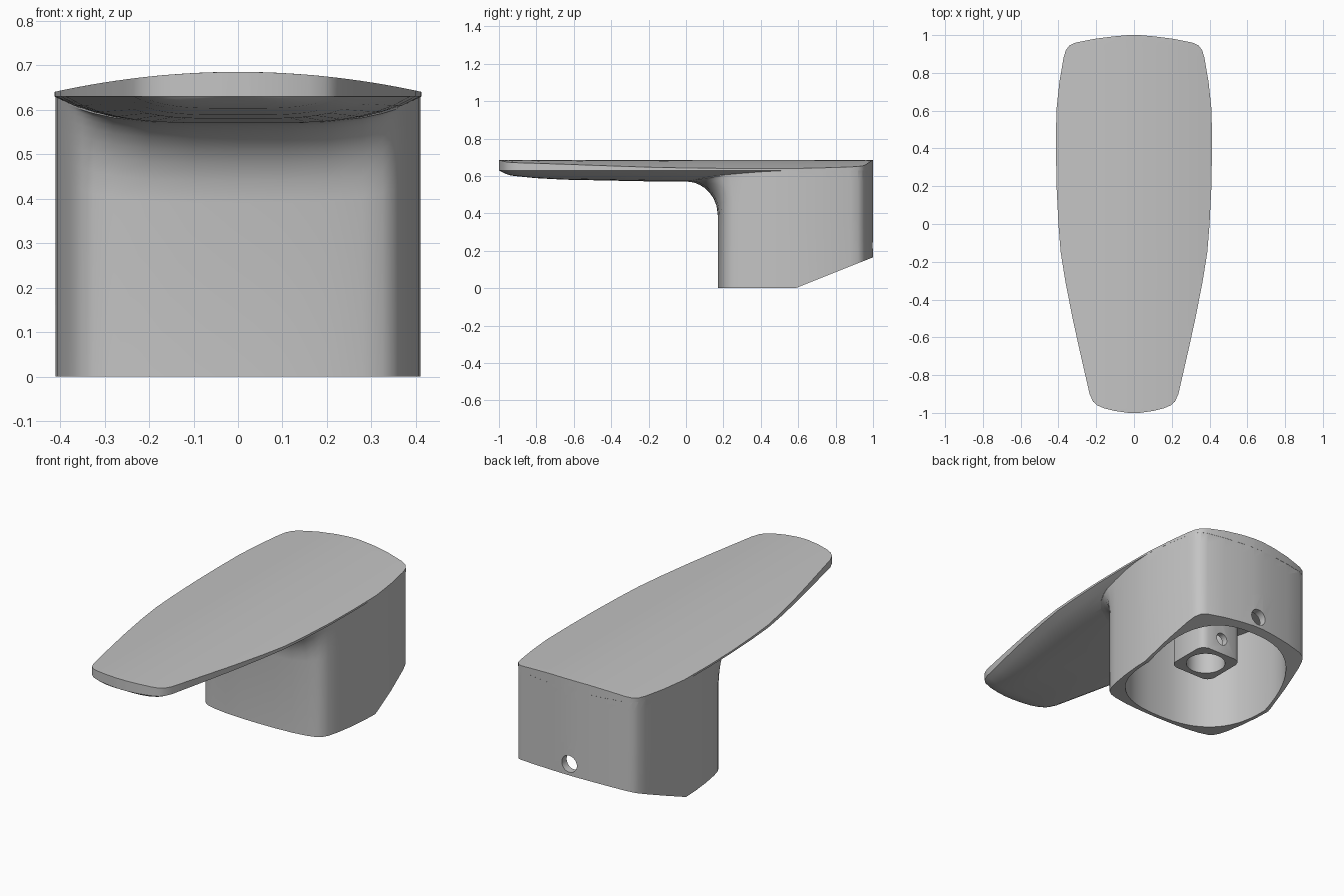
import bpy
import bmesh
from math import sqrt, radians, sin, cos, tau, copysign

cube = bpy.data.objects.get("Cube")
if cube:
    bpy.data.objects.remove(cube, do_unlink=True)

grey = bpy.data.materials.new("satin grey")
grey.use_nodes = True
grey.diffuse_color = (0.55, 0.55, 0.55, 1)
grey.node_tree.nodes["Principled BSDF"].inputs["Base Color"].default_value = (0.55, 0.55, 0.55, 1)


def loft(name, rings):
    """Skin a list of equal-length closed rings and cap both ends."""
    bm = bmesh.new()
    loops = [[bm.verts.new(p) for p in ring] for ring in rings]
    n = len(loops[0])
    for a, b in zip(loops, loops[1:]):
        for i in range(n):
            j = (i + 1) % n
            bm.faces.new((a[i], a[j], b[j], b[i]))
    bm.faces.new(loops[0])
    bm.faces.new(loops[-1])
    bmesh.ops.recalc_face_normals(bm, faces=bm.faces)
    mesh = bpy.data.meshes.new(name)
    bm.to_mesh(mesh)
    bm.free()
    mesh.materials.append(grey)
    obj = bpy.data.objects.new(name, mesh)
    bpy.context.collection.objects.link(obj)
    return obj


def cylinder(name, radius, depth, location, rotation=(0, 0, 0)):
    bpy.ops.mesh.primitive_cylinder_add(vertices=40, radius=radius, depth=depth,
                                        location=location, rotation=rotation)
    obj = bpy.context.object
    obj.name = name
    obj.data.materials.append(grey)
    return obj


def combine(target, tool, operation):
    """Apply a boolean and remove the tool object."""
    mod = target.modifiers.new(operation, "BOOLEAN")
    mod.operation = operation
    mod.solver = "EXACT"
    mod.object = tool
    bpy.context.view_layer.objects.active = target
    bpy.ops.object.modifier_apply(modifier=mod.name)
    bpy.data.objects.remove(tool, do_unlink=True)


# Lever plate: (y, half width, belly depth below the rim)
sections = [(-1, .03, 0), (-.99, .1, .006), (-.975, .16, .014), (-.96, .195, .02),
            (-.94, .217, .027), (-.9, .235, .032), (-.8, .258, .042), (-.65, .292, .05),
            (-.5, .325, .053), (-.3, .364, .057), (-.15, .388, .06), (0, .4, .06),
            (.2, .41, .06), (.4, .413, .06), (.6, .411, .06), (.75, .395, .06),
            (.88, .373, .05), (.92, .361, .04), (.945, .342, .03), (.96, .31, .02),
            (.98, .21, .01), (.993, .11, 0), (1, .03, 0)]
RIM = .63
steps = [i / 10 for i in range(-10, 11)]


def crown(x):
    return .685 - .045 * (x / .413) ** 2


rings = []
for y, w, belly in sections:
    top = [(w * t, y, crown(w * t)) for t in steps]
    under = [(w * t, y, RIM - belly * (1 - abs(t) ** 4)) for t in reversed(steps)]
    rings.append(top + under)
handle = loft("lever_handle", rings)

# Body: plan outline swept upward, its front flaring into the lever belly
front = [(.1, .172), (.2, .178), (.28, .19), (.325, .203), (.35, .222), (.366, .25),
         (.38, .3), (.397, .4), (.407, .5)]
back = [(w * .9995, y * .9995) for y, w, belly in sections if y > .55]
half = front + back
plan = [(0, .17)] + half + [(-x, y) for x, y in reversed(half)]


def flared(x, y, z):
    """Point of the body wall, following a concave fillet near the top front."""
    if y > .55 or z < .39 or z > .6:
        reach = .17 if z > .6 else 0
        lift = 0
    else:
        reach = .17 * (1 - sqrt(1 - min((z - .39) / .18, 1) ** 2))
        lift = .055 * (x / .41) ** 4
    if y < .55:
        y -= reach * max(0, 1 - (x / .38) ** 4)
    return (x, y, z + lift)


levels = [0, .39, .44, .48, .51, .535, .552, .563, .568, .57, .634]
body = loft("body", [[flared(x, y, z) for x, y in plan] for z in levels])
combine(handle, body, "UNION")

# Sloping cut under the back
wedge = [(.335, -.1), (1.2, .245), (1.2, -.1)]
combine(handle, loft("slope_cutter", [[(x, y, z) for y, z in wedge] for x in (-1, 1)]),
        "DIFFERENCE")

# Rounded cavity leaving thin walls
CY = .575


def bulge(v):
    return copysign(abs(v) ** .8, v)


angles = [tau * i / 64 for i in range(64)]
cavity = [(.39 * bulge(cos(a)), CY + .383 * bulge(sin(a))) for a in angles]
combine(handle, loft("cavity_cutter", [[(x, y, z) for x, y in cavity] for z in (-.1, .52)]),
        "DIFFERENCE")

# Square mounting post with rounded corners
quarter = [(.13, .09), (.12, .112), (.112, .12), (.09, .13)]
square = (quarter + [(-x, y) for x, y in reversed(quarter)]
          + [(-x, -y) for x, y in quarter] + [(x, -y) for x, y in reversed(quarter)])
post = loft("post", [[(x, CY + y, z) for x, y in square] for z in (.14, .55)])
combine(handle, post, "UNION")
combine(handle, cylinder("socket_cutter", .1, .4, (0, CY, .25)), "DIFFERENCE")

# Set-screw access through the back wall and the post
sideways = (radians(90), 0, 0)
combine(handle, cylinder("access_cutter", .045, .25, (0, 1, .227), sideways), "DIFFERENCE")
combine(handle, cylinder("screw_cutter", .034, .2, (0, CY + .12, .227), sideways), "DIFFERENCE")

bpy.ops.object.select_all(action="DESELECT")
handle.select_set(True)
bpy.context.view_layer.objects.active = handle
bpy.ops.object.shade_smooth_by_angle(angle=radians(32))
